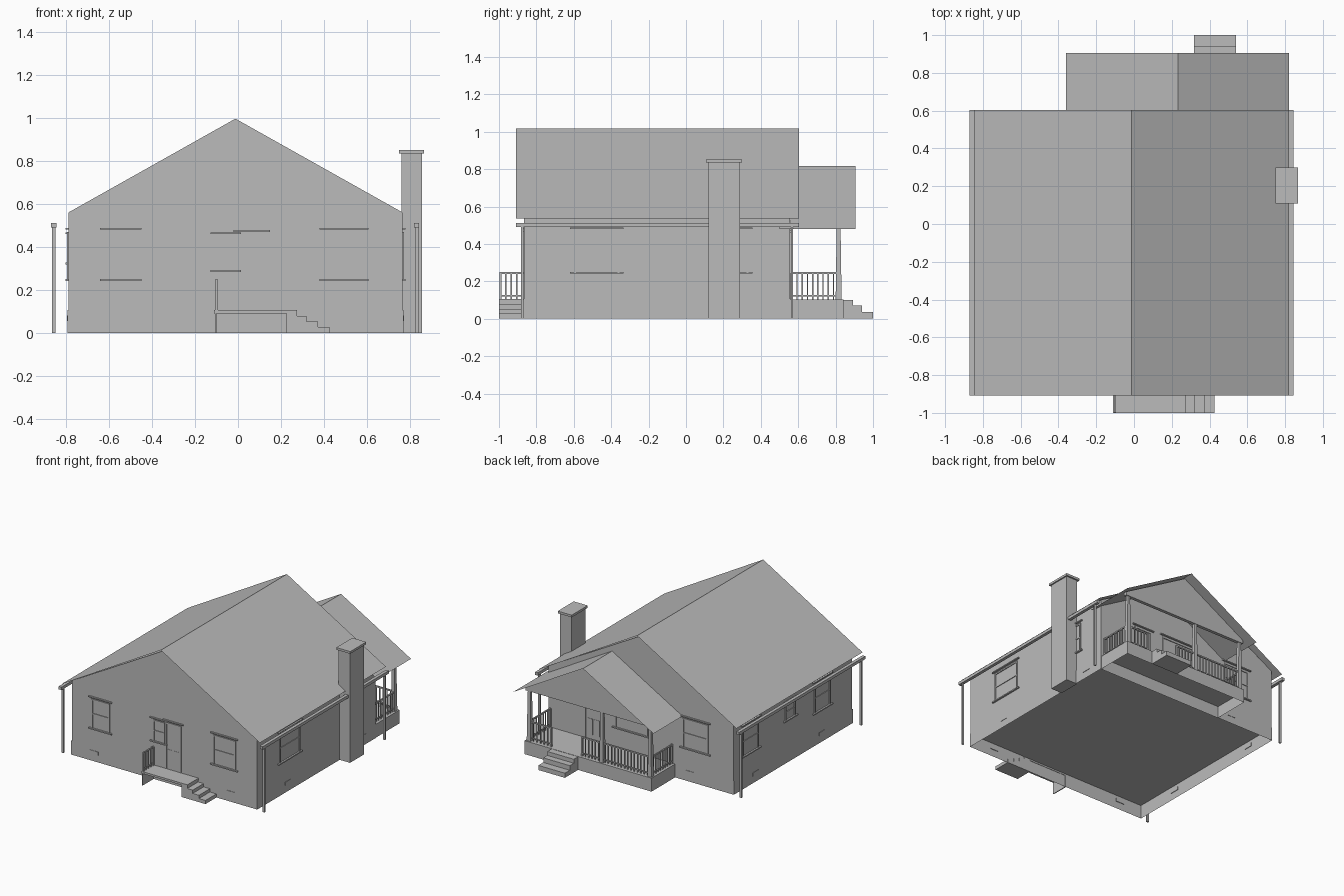
import bpy, bmesh
from mathutils import Vector

if "Cube" in bpy.data.objects:
    bpy.data.objects.remove(bpy.data.objects["Cube"])

grey = bpy.data.materials.new("plain_grey")
grey.use_nodes = True
colour = (0.5, 0.5, 0.5, 1)
grey.diffuse_color = colour
grey.node_tree.nodes["Principled BSDF"].inputs["Base Color"].default_value = colour


def finish(name, bm):
    bmesh.ops.recalc_face_normals(bm, faces=bm.faces)
    mesh = bpy.data.meshes.new(name)
    bm.to_mesh(mesh)
    bm.free()
    mesh.materials.append(grey)
    obj = bpy.data.objects.new(name, mesh)
    bpy.context.scene.collection.objects.link(obj)
    return obj


def add_box(bm, x, y, z, taper=1):
    """Box between the given ranges; taper shrinks the top."""
    lo, hi = Vector((x[0], y[0], z[0])), Vector((x[1], y[1], z[1]))
    mid, size = (lo + hi) / 2, hi - lo
    for v in bmesh.ops.create_cube(bm, size=1)["verts"]:
        k = taper if v.co.z > 0 else 1
        v.co = mid + Vector((v.co.x * size.x * k, v.co.y * size.y * k, v.co.z * size.z))


def box(name, x, y, z, taper=1):
    bm = bmesh.new()
    add_box(bm, x, y, z, taper)
    return finish(name, bm)


def prism(name, profile, axis, start, end, closed=True):
    """Sweep a profile along x or y; an open one makes a thin sheet."""
    bm = bmesh.new()
    rows = [[bm.verts.new((t, u, z) if axis == "x" else (u, t, z)) for u, z in profile]
            for t in (start, end)]
    n = len(profile)
    for i in range(n if closed else n - 1):
        j = (i + 1) % n
        bm.faces.new((rows[0][i], rows[0][j], rows[1][j], rows[1][i]))
    if closed:
        for row in rows:
            bm.faces.new(row)
    return finish(name, bm)


def skirt(name, x, y, z):
    """Hollow ring of walls, open above and below."""
    bm = bmesh.new()
    corners = [(x[0], y[0]), (x[1], y[0]), (x[1], y[1]), (x[0], y[1])]
    rows = [[bm.verts.new((a, b, h)) for a, b in corners] for h in z]
    for i in range(4):
        j = (i + 1) % 4
        bm.faces.new((rows[0][i], rows[0][j], rows[1][j], rows[1][i]))
    return finish(name, bm)


# House body
LEFT, RIGHT, FRONT, BACK, FLOOR = -0.79, 0.767, -0.866, 0.556, 0.102
RIDGE = -0.012
prism("house_walls", [(LEFT, FLOOR), (RIGHT, FLOOR), (RIGHT, 0.56), (RIDGE, 0.997), (LEFT, 0.56)],
      "y", FRONT, BACK)
skirt("foundation", (LEFT - 0.003, RIGHT + 0.003), (FRONT - 0.003, BACK + 0.003), (0, FLOOR + 0.003))
prism("main_roof", [(-0.847, 0.535), (RIDGE, 1.016), (0.82, 0.535)], "y", -0.909, 0.604, False)

# Gutters and downspouts
for side, x in (("left", 0.832), ("right", -0.858)):
    box("gutter_" + side, (x - 0.012, x + 0.012), (-0.909, 0.604), (0.49, 0.512))
    for end, y in (("front", -0.875), ("back", 0.567)):
        box(f"downspout_{end}_{side}", (x - 0.008, x + 0.008), (y - 0.006, y + 0.006), (0, 0.5))

# Chimney
box("chimney", (0.762, 0.857), (0.12, 0.288), (0, 0.84))
box("chimney_cap", (0.75, 0.867), (0.108, 0.3), (0.835, 0.852))


def wall_piece(bm, side, across, depth, z):
    """Box on a wall, from its face out to the given depth."""
    if side == "front":
        add_box(bm, across, (FRONT - depth, FRONT + 0.002), z)
    elif side == "back":
        add_box(bm, across, (BACK - 0.002, BACK + depth), z)
    elif side == "left":
        add_box(bm, (RIGHT - 0.002, RIGHT + depth), across, z)
    else:
        add_box(bm, (LEFT - depth, LEFT + 0.002), across, z)


def opening(name, side, a, b, low, high, door=False):
    """Framed window or door with lintel, sill and cross rail."""
    bm = bmesh.new()
    t = 0.011
    for edge in ((a, a + t), (b - t, b)):
        wall_piece(bm, side, edge, 0.006, (low, high))
    wall_piece(bm, side, (a, b), 0.006, (high - t, high))
    wall_piece(bm, side, (a - 0.02, b + 0.02), 0.013, (high + 0.01, high + 0.018))
    if door:
        wall_piece(bm, side, (a + t, b - t), 0.003, (low, high - t))
        mid = (a + b) / 2
        for pane in ((a + 0.022, mid - 0.006), (mid + 0.006, b - 0.022)):
            wall_piece(bm, side, pane, 0.005, (low + 0.03, low + 0.15))
    else:
        wall_piece(bm, side, (a - 0.02, b + 0.02), 0.013, (low - 0.004, low + 0.005))
        mid = (low + high) / 2
        wall_piece(bm, side, (a, b), 0.005, (mid - 0.004, mid + 0.004))
    finish(name, bm)


# Windows and doors
opening("front_window_right", "front", -0.623, -0.47, 0.245, 0.47)
opening("front_window_left", "front", 0.4, 0.588, 0.245, 0.47)
opening("front_window_small", "front", -0.107, -0.005, 0.287, 0.45)
opening("front_door", "front", 0, 0.13, 0.108, 0.46, True)
opening("left_window_front", "left", -0.6, -0.355, 0.245, 0.47)
opening("left_window_back", "left", 0.22, 0.335, 0.245, 0.47)
opening("right_window_back", "right", 0.26, 0.45, 0.245, 0.47)
opening("right_window_small", "right", -0.18, -0.06, 0.322, 0.45)
opening("right_window_front", "right", -0.6, -0.41, 0.245, 0.47)
opening("back_window_outer", "back", -0.577, -0.36, 0.245, 0.47)
opening("back_window_porch", "back", -0.07, 0.207, 0.245, 0.47)
opening("back_door", "back", 0.31, 0.46, 0.108, 0.46, True)

# Foundation vents
bm = bmesh.new()
for side, places in (("front", (-0.6, 0.55)), ("back", (-0.42,)),
                     ("left", (-0.5, 0.4)), ("right", (-0.5, 0.3))):
    for p in places:
        wall_piece(bm, side, (p - 0.035, p + 0.035), 0.006, (0.055, 0.08))
finish("foundation_vents", bm)

# Back porch
P0, P1, PY = -0.3, 0.767, 0.842
box("porch_deck", (P0, P1), (BACK, PY), (0.09, FLOOR))
skirt("porch_base", (P0, P1), (BACK, PY), (0, 0.095))
prism("porch_roof", [(-0.36, 0.48), (0.232, 0.816), (0.82, 0.48)], "y", 0.5, 0.905, False)
prism("porch_gable", [(P0, 0.48), (P1, 0.48), (P1, 0.505), (0.232, 0.808), (P0, 0.505)], "y", 0.805, 0.83)
for i, x in enumerate((-0.275, 0.13, 0.74)):
    box(f"porch_post_{i}", (x - 0.016, x + 0.016), (0.8, 0.832), (FLOOR, 0.485), 0.65)
prism("porch_steps", [(PY, 0), (1, 0), (1, 0.035), (0.941, 0.035), (0.941, 0.07),
                      (0.893, 0.07), (0.893, 0.1), (PY, 0.1)], "x", 0.317, 0.54)


def railing(name, start, end, gap=0.028):
    """Top rail, bottom rail and evenly spaced balusters."""
    bm = bmesh.new()
    a, b = Vector(start), Vector(end)
    r = 0.005
    for z in ((0.24, 0.25), (0.12, 0.126)):
        add_box(bm, (min(a.x, b.x) - r, max(a.x, b.x) + r), (min(a.y, b.y) - r, max(a.y, b.y) + r), z)
    count = max(2, round((b - a).length / gap))
    for i in range(count + 1):
        p = a.lerp(b, i / count)
        w = 0.006 if i in (0, count) else 0.0035
        add_box(bm, (p.x - w, p.x + w), (p.y - w, p.y + w), (FLOOR, 0.245))
    finish(name, bm)


railing("porch_rail_left", (0.745, BACK + 0.01), (0.745, 0.816))
railing("porch_rail_right", (-0.278, BACK + 0.01), (-0.278, 0.816))
railing("porch_rail_back_long", (-0.275, 0.816), (0.3, 0.816))
railing("porch_rail_back_short", (0.56, 0.816), (0.74, 0.816))

# Front landing and side steps
Y0 = -1
box("landing", (-0.112, 0.275), (Y0, FRONT), (0.09, 0.105))
box("landing_support", (-0.107, -0.1), (Y0, FRONT), (0, 0.09))
prism("front_steps", [(0.225, 0), (0.427, 0), (0.427, 0.027), (0.372, 0.027), (0.372, 0.052), (0.32, 0.052),
                      (0.32, 0.077), (0.274, 0.077), (0.274, 0.1), (0.225, 0.1)], "x", 0, 1)
steps = bpy.data.objects["front_steps"]
for v in steps.data.vertices:
    # Turn the sweep so that the flight descends sideways
    t, u, z = v.co
    v.co = (u, Y0 + t * (FRONT - Y0), z)
steps.data.flip_normals()
railing("landing_rail", (-0.1, Y0 + 0.008), (-0.1, FRONT - 0.01))
